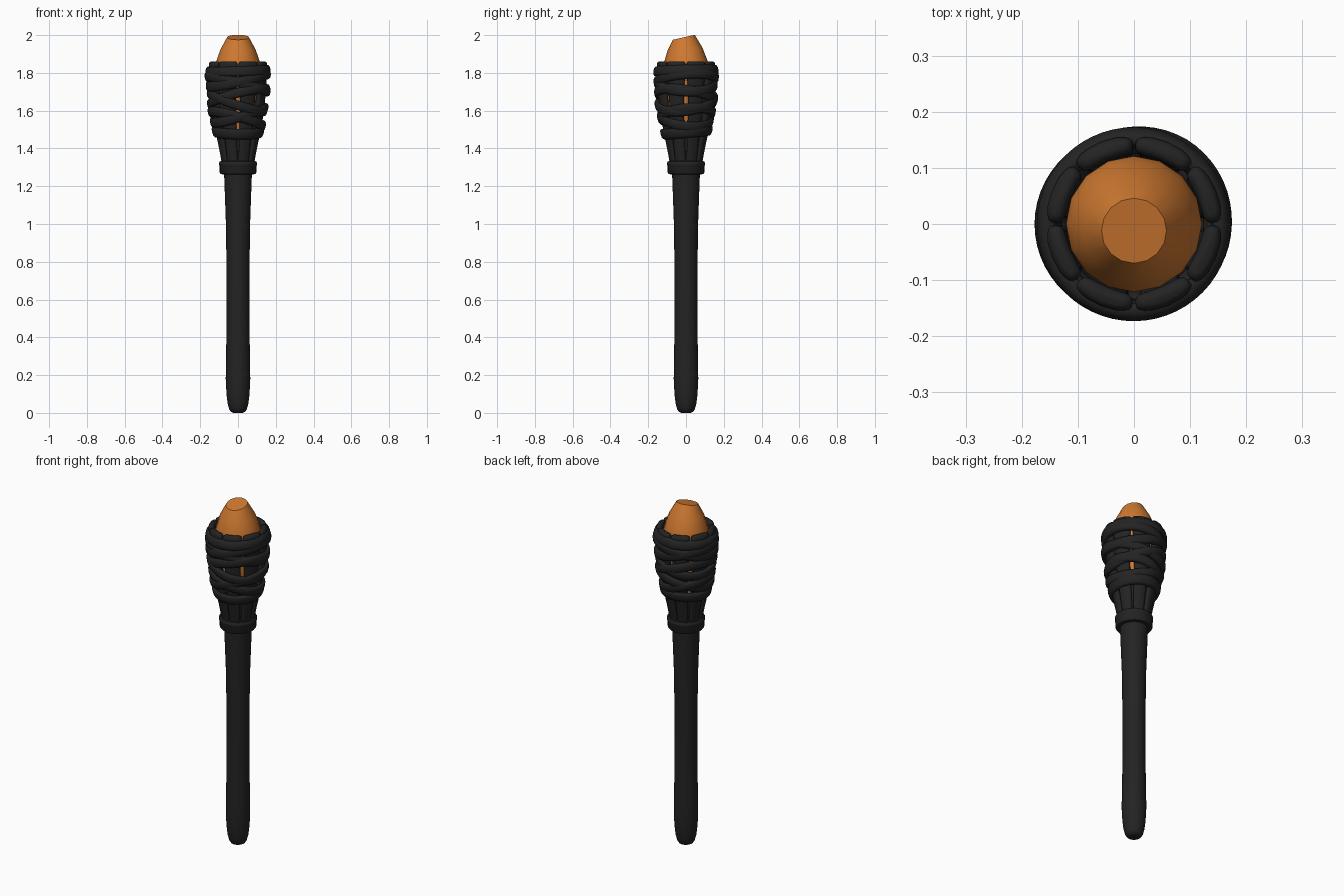
import bpy, bmesh, math
from math import sin, cos, pi, radians

if "Cube" in bpy.data.objects:
    bpy.data.objects.remove(bpy.data.objects["Cube"])


def material(name, col):
    m = bpy.data.materials.new(name)
    m.diffuse_color = (*col, 1)
    m.use_nodes = True
    m.node_tree.nodes["Principled BSDF"].inputs["Base Color"].default_value = m.diffuse_color
    return m


CHARCOAL = material("charcoal", (0.017, 0.017, 0.017))
ORANGE = material("ember orange", (0.62, 0.19, 0.03))


def loft(name, rings, mat, closed=False, angle=40):
    """Skin a list of equal-length point loops; cap the ends unless closed."""
    bm = bmesh.new()
    vs = [[bm.verts.new(p) for p in ring] for ring in rings]
    n, k = len(rings[0]), len(rings)
    for i in range(k if closed else k - 1):
        a, b = vs[i], vs[(i + 1) % k]
        for j in range(n):
            bm.faces.new((a[j], a[(j + 1) % n], b[(j + 1) % n], b[j]))
    if not closed:
        bm.faces.new(vs[0][::-1])
        bm.faces.new(vs[-1])
    bmesh.ops.recalc_face_normals(bm, faces=bm.faces)
    me = bpy.data.meshes.new(name)
    bm.to_mesh(me)
    bm.free()
    me.materials.append(mat)
    ob = bpy.data.objects.new(name, me)
    bpy.context.collection.objects.link(ob)
    bpy.context.view_layer.objects.active = ob
    ob.select_set(True)
    bpy.ops.object.shade_smooth_by_angle(angle=radians(angle))
    ob.select_set(False)
    return ob


def lathe(name, profile, mat, n=32):
    return loft(name, [[(r * cos(2 * pi * j / n), r * sin(2 * pi * j / n), z)
                        for j in range(n)] for r, z in profile], mat)


def interp(table, z):
    if z <= table[0][0]:
        return table[0][1]
    for (z0, a), (z1, b) in zip(table, table[1:]):
        if z <= z1:
            return a + (b - a) * (z - z0) / (z1 - z0)
    return table[-1][1]


# Handle with rounded foot, running up into the cup
lathe("handle", [(0.025, 0), (0.038, 0.006), (0.047, 0.02), (0.055, 0.05),
                 (0.061, 0.1), (0.065, 0.18), (0.064, 0.25), (0.06, 0.5),
                 (0.06, 0.7), (0.064, 1.0), (0.073, 1.25), (0.077, 1.34),
                 (0.085, 1.42), (0.09, 1.5)], CHARCOAL)

# Collar at the top of the handle
lathe("collar", [(0.07, 1.262), (0.091, 1.264), (0.097, 1.272), (0.097, 1.305),
                 (0.101, 1.312), (0.101, 1.324), (0.095, 1.332), (0.07, 1.335)], CHARCOAL)

# Glowing core with a slanted flat tip
N = 16
rings = [[(r * cos(2 * pi * j / N), r * sin(2 * pi * j / N), z) for j in range(N)]
         for r, z in [(0.08, 1.45), (0.108, 1.6), (0.121, 1.75), (0.121, 1.83), (0.112, 1.87)]]
for r, cy, z, slope in [(0.093, -0.006, 1.925, 0.1), (0.058, -0.012, 1.991, 0.23)]:
    rings.append([(r * cos(2 * pi * j / N), cy + r * sin(2 * pi * j / N),
                   z + slope * (cy + r * sin(2 * pi * j / N))) for j in range(N)])
loft("core", rings, ORANGE, angle=35)

# Eight upright staves: z, centre radius, half angle, half thickness
STAVE = [(1.32, 0.074, 21, 0.014), (1.38, 0.084, 20, 0.015), (1.46, 0.1, 19, 0.016),
         (1.55, 0.118, 18, 0.016), (1.65, 0.131, 18, 0.016), (1.75, 0.138, 19.5, 0.016),
         (1.81, 0.14, 21.5, 0.018), (1.845, 0.14, 21.5, 0.018), (1.856, 0.14, 20, 0.014),
         (1.861, 0.14, 16, 0.007)]


def rounded(t, p=0.6):
    """Rounded-rectangle direction for parameter t."""
    c, s = cos(t), sin(t)
    return math.copysign(abs(c) ** p, c), math.copysign(abs(s) ** p, s)


for k in range(8):
    mid = radians(22.5 + 45 * k)
    rings = []
    for z, r, half, th in STAVE:
        ring = []
        for j in range(20):
            u, v = rounded(2 * pi * j / 20)
            a, rr = mid + radians(half) * u, r + th * v
            ring.append((rr * cos(a), rr * sin(a), z))
        rings.append(ring)
    loft(f"stave_{k + 1}", rings, CHARCOAL, angle=60)

# Woven straps around the staves: height, tilt, direction of high side, weave phase
OUTER = [(1.45, 0.128), (1.5, 0.141), (1.58, 0.156), (1.66, 0.167),
         (1.74, 0.171), (1.79, 0.175), (1.82, 0.172), (1.86, 0.163)]
STRAPS = [(1.812, 0.006, 40, 0, 0.027), (1.762, 0.035, 20, 0, 0.027),
          (1.742, 0.04, 190, 90, 0.027), (1.672, 0.045, 330, 180, 0.026),
          (1.645, 0.05, 160, 270, 0.026), (1.575, 0.04, 20, 0, 0.026),
          (1.555, 0.04, 200, 120, 0.026), (1.485, 0.01, 100, 60, 0.028)]
M = 56
for k, (z0, tilt, high, phase, hh) in enumerate(STRAPS):
    rings = []
    for i in range(M):
        a = 2 * pi * i / M
        zc = z0 + tilt * cos(a - radians(high))
        weave = 0.003 * sin(2 * a + radians(phase)) if tilt > 0.02 else 0
        ring = []
        for j in range(12):
            u, v = rounded(2 * pi * j / 12, 0.75)
            z = zc + hh * v
            r = interp(OUTER, z) - 0.016 + weave + 0.016 * u
            ring.append((r * cos(a), r * sin(a), z))
        rings.append(ring)
    loft(f"strap_{k + 1}", rings, CHARCOAL, closed=True, angle=60)
